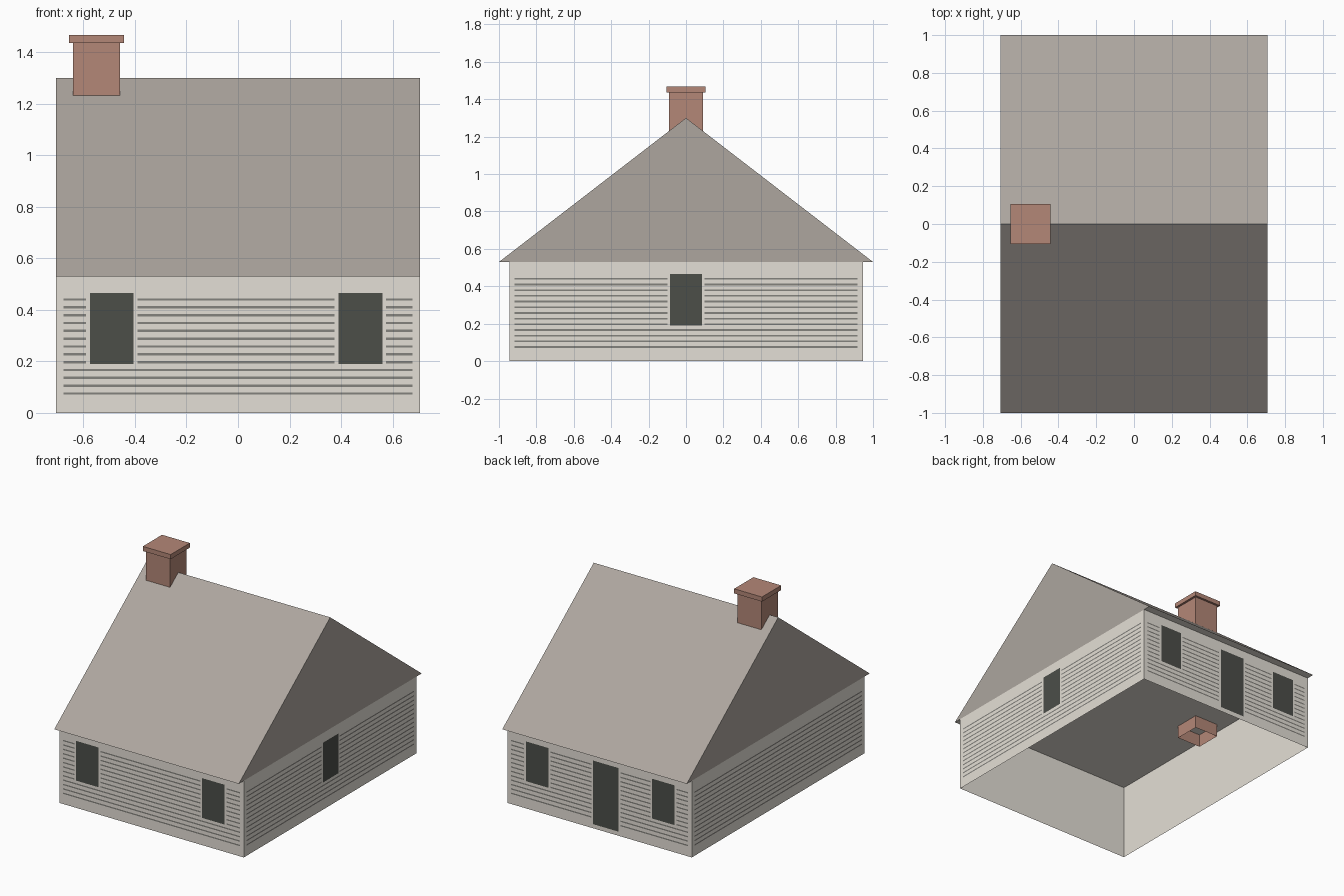
import bpy
import bmesh
from math import radians
from mathutils import Matrix, Vector

old = bpy.data.objects.get("Cube")
if old:
    bpy.data.objects.remove(old, do_unlink=True)

HALF_X, HALF_Y, EAVE_Z, RIDGE_Z = 0.706, 0.945, 0.53, 1.3


def material(name, srgb):
    rgb = [((c / 255 + 0.055) / 1.055) ** 2.4 for c in srgb]
    m = bpy.data.materials.new(name)
    m.use_nodes = True
    m.diffuse_color = (*rgb, 1)
    m.node_tree.nodes["Principled BSDF"].inputs["Base Color"].default_value = (*rgb, 1)
    return m


SIDING = material("pale siding", (228, 223, 214))
GROOVE = material("siding shadow grey", (132, 130, 125))
ROOF = material("warm grey roof", (173, 166, 159))
BRICK = material("brick", (180, 135, 119))
GLASS = material("dark glass", (76, 78, 73))


def finish(name, bm, *mats):
    mesh = bpy.data.meshes.new(name)
    bm.to_mesh(mesh)
    bm.free()
    for mat in mats:
        mesh.materials.append(mat)
    obj = bpy.data.objects.new(name, mesh)
    bpy.context.collection.objects.link(obj)


def box(name, lo, hi, mat, open_ends=False):
    bm = bmesh.new()
    bmesh.ops.create_cube(bm, size=1)
    for v in bm.verts:
        v.co = [(a + b) / 2 + c * (b - a) for a, b, c in zip(lo, hi, v.co)]
    bm.normal_update()
    if open_ends:
        ends = [f for f in bm.faces if abs(f.normal.z) > 0.5]
        bmesh.ops.delete(bm, geom=ends, context="FACES_ONLY")
    finish(name, bm, mat)


# Each wall: turn about z and distance from the centre
WALLS = {"front": (0, HALF_Y), "right": (90, HALF_X),
         "back": (180, HALF_Y), "left": (270, HALF_X)}


def add_plate(bm, side, u0, u1, z0, z1, out):
    # Flat outward-facing panel; u runs rightwards as seen from outside
    turn, dist = WALLS[side]
    rot = Matrix.Rotation(radians(turn), 3, "Z")
    corners = [(u0, z0), (u1, z0), (u1, z1), (u0, z1)]
    bm.faces.new([bm.verts.new(rot @ Vector((u, -dist - out, z))) for u, z in corners])


def opening(name, side, u, half, z0, z1):
    # Pale frame with a dark pane
    for part, rim, out, mat in (("frame", 0, 0.002, SIDING), ("pane", 0.015, 0.003, GLASS)):
        bm = bmesh.new()
        add_plate(bm, side, u - half + rim, u + half - rim, z0 + rim, z1 - rim, out)
        finish(f"{name}_{part}", bm, mat)


# Open shell of walls
box("walls", (-HALF_X, -HALF_Y, 0), (HALF_X, HALF_Y, EAVE_Z), SIDING, open_ends=True)

# Horizontal siding lines
for side in WALLS:
    reach = (HALF_X if side in ("front", "back") else HALF_Y) - 0.029
    bm = bmesh.new()
    for i in range(13):
        z = 0.075 + i * 0.0304
        add_plate(bm, side, -reach, reach, z - 0.0045, z + 0.0045, 0.001)
    finish(side + "_siding_lines", bm, GROOVE)

# Windows and back door
for side, flip in (("front", 1), ("back", -1)):
    for label, x in (("right", -0.49), ("left", 0.475)):
        opening(f"{side}_{label}_window", side, x * flip, 0.1, 0.175, 0.48)
opening("side_window", "right", 0, 0.1, 0.175, 0.48)
opening("back_door", "back", 0.05, 0.112, 0.015, 0.485)

# Gable roof as a solid prism with a pale underside
bm = bmesh.new()
profile = [(-1, EAVE_Z), (1, EAVE_Z), (0, RIDGE_Z)]
gable = bm.faces.new([bm.verts.new((-HALF_X, y, z)) for y, z in profile])
ext = bmesh.ops.extrude_face_region(bm, geom=[gable], use_keep_orig=True)
for v in ext["geom"]:
    if isinstance(v, bmesh.types.BMVert):
        v.co.x = HALF_X
bmesh.ops.recalc_face_normals(bm, faces=bm.faces)
for f in bm.faces:
    f.material_index = int(f.normal.z < -0.5)
finish("gable_roof", bm, ROOF, SIDING)

# Chimney, hollow below, with a flat cap
box("chimney", (-0.64, -0.09, 0.44), (-0.457, 0.09, 1.435), BRICK, open_ends=True)
box("chimney_cap", (-0.655, -0.105, 1.435), (-0.442, 0.105, 1.467), BRICK)
